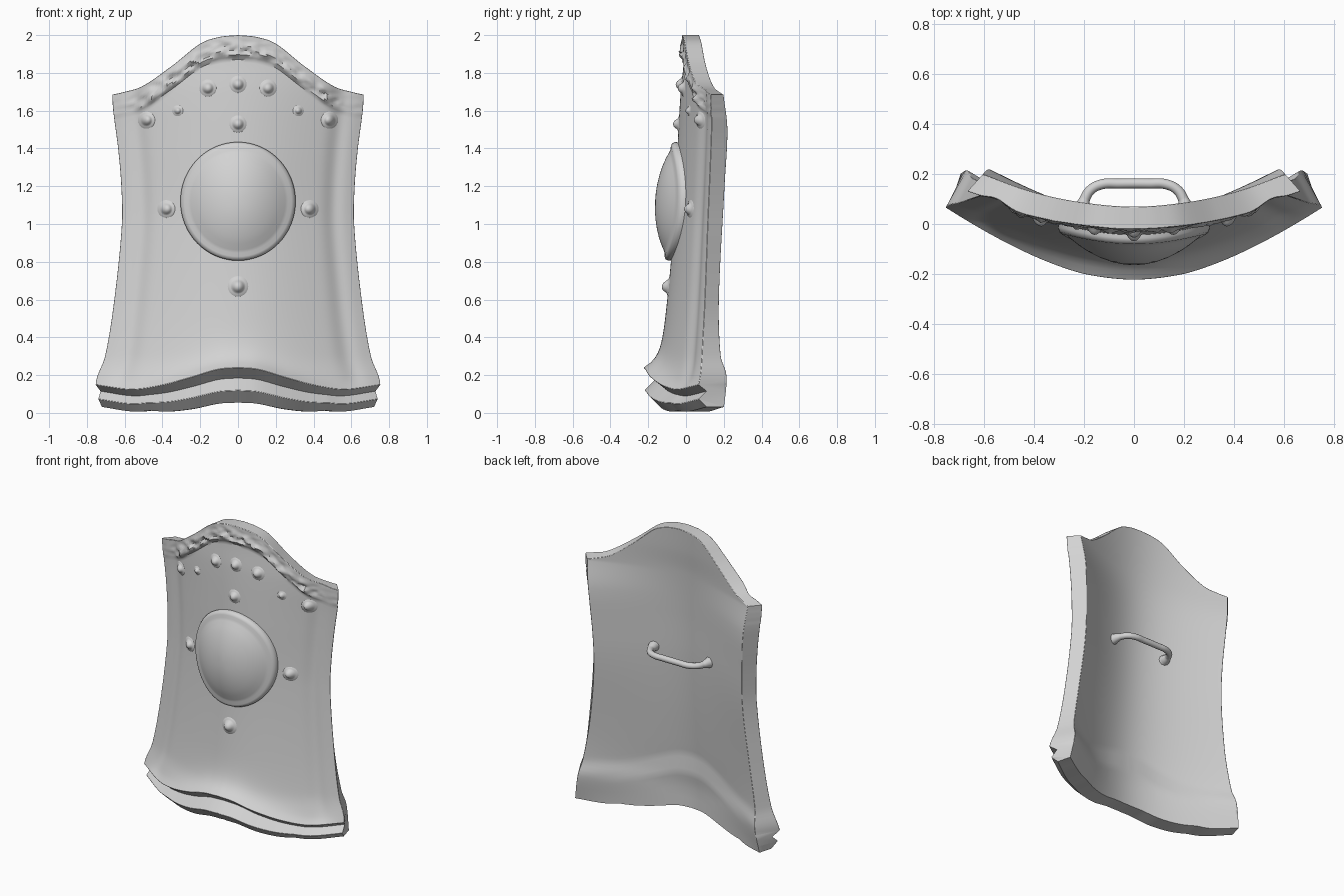
import bpy, bmesh, math
from mathutils import Vector, noise

if "Cube" in bpy.data.objects:
    bpy.data.objects.remove(bpy.data.objects["Cube"])

grey = bpy.data.materials.new("plain_grey")
grey.use_nodes = True
grey.diffuse_color = (0.65, 0.65, 0.65, 1)
grey.node_tree.nodes["Principled BSDF"].inputs["Base Color"].default_value = (0.65, 0.65, 0.65, 1)


def smooth_curve(*pts):
    """Smooth interpolating function through (position, value) pairs."""
    def slope(i):
        a, b = pts[max(i - 1, 0)], pts[min(i + 1, len(pts) - 1)]
        return (b[1] - a[1]) / (b[0] - a[0])

    def f(t):
        t = min(max(t, pts[0][0]), pts[-1][0])
        i = 0
        while i < len(pts) - 2 and t > pts[i + 1][0]:
            i += 1
        (a, p), (b, q) = pts[i], pts[i + 1]
        w, s = b - a, (t - a) / (b - a)
        return (p * (1 + 2 * s) * (1 - s) ** 2 + q * s * s * (3 - 2 * s)
                + w * slope(i) * s * (1 - s) ** 2 - w * slope(i + 1) * s * s * (1 - s))
    return f


# Outline and depth of the plate
half_width = smooth_curve((0.1, 0.756), (0.18, 0.75), (0.3, 0.705), (0.6, 0.656), (1, 0.616),
                          (1.2, 0.619), (1.4, 0.636), (1.6, 0.662), (1.68, 0.667))
back_half_width = smooth_curve((0, 0.7), (0.3, 0.65), (0.6, 0.6), (1, 0.56), (1.4, 0.575), (1.68, 0.605))
top_z = smooth_curve((0, 2), (0.15, 1.99), (0.3, 1.955), (0.52, 1.84),
                     (0.76, 1.73), (0.93, 1.695), (1, 1.685))
lip_z = smooth_curve((0, 0.24), (0.15, 0.23), (0.35, 0.185), (0.55, 0.145), (0.75, 0.125), (1, 0.15))
middle_y = smooth_curve((0.2, -0.15), (0.3, -0.135), (0.5, -0.11), (0.8, -0.08), (1.1, -0.058),
                        (1.4, -0.045), (1.7, -0.028), (1.85, -0.012), (2, 0))
edge_front_y = smooth_curve((0.1, 0.08), (0.3, 0.085), (0.6, 0.1), (1, 0.115), (1.5, 0.135), (1.7, 0.135))
edge_back_y = smooth_curve((0.02, 0.2), (0.2, 0.215), (0.3, 0.185), (0.6, 0.175),
                           (1.2, 0.205), (1.5, 0.22), (1.68, 0.2))
back_step = smooth_curve((0.05, 0.025), (0.18, 0))


def bow(u):
    return (math.hypot(u, 0.6) - 0.6) / (math.hypot(1, 0.6) - 0.6)


def front_y(u, z):
    c = middle_y(z)
    a = abs(u)
    flare = math.exp(-max(z - lip_z(a), 0) / 0.05)
    y = c + (edge_front_y(z) - c) * bow(u)
    y += 0.015 * math.exp(-((a - 0.82) / 0.07) ** 2) * (1 - flare)
    return y - 0.08 * flare * (1 - 0.8 * u * u)


def back_y(u, z):
    c = middle_y(z) + 0.07
    return c + (edge_back_y(z) - c) * bow(u) + back_step(z - lip_z(abs(u))) * (1 - u * u)


def rim_y(u, x, z):
    """Rough raised band under the top edge."""
    d = top_z(abs(u)) - z
    s = min(max((0.125 - d) / 0.02, 0), 1)
    fade = min(max((0.9 - abs(u)) / 0.2, 0.2), 1)
    rough = noise.noise(Vector((x * 14, 3, z * 24))) + 0.7 * noise.noise(Vector((x * 32, 7, z * 40)))
    chip = math.exp(-((d - 0.075) / 0.04) ** 2)
    return -s * fade * (0.02 + 0.024 * rough * chip)


def finish(obj, angle):
    obj.data.materials.append(grey)
    bpy.ops.object.select_all(action='DESELECT')
    obj.select_set(True)
    bpy.context.view_layer.objects.active = obj
    bpy.ops.object.shade_smooth_by_angle(angle=math.radians(angle))


def make(name, bm, angle):
    bmesh.ops.recalc_face_normals(bm, faces=bm.faces)
    mesh = bpy.data.meshes.new(name)
    bm.to_mesh(mesh)
    bm.free()
    obj = bpy.data.objects.new(name, mesh)
    bpy.context.collection.objects.link(obj)
    finish(obj, angle)
    return obj


# Plate: front and back sheets joined around the border, with a stepped lower band
COLS, ROWS = 96, 90
# lower band steps: drop below lip, push back, width factor
band = ((0.185, 0.07, 0.955), (0.12, 0.005, 0.98), (0.055, 0.07, 0.965))
bm = bmesh.new()
front, back = [], []
for i in range(COLS + 1):
    u = 2 * i / COLS - 1
    a = abs(u)
    zb, zt, k = lip_z(a), top_z(a), 1 - 0.36 * min(1, (u / 0.65) ** 2)
    fcol, bcol = [], []
    for drop, push, width in band:
        z = zb - drop * k
        fcol.append(bm.verts.new((u * half_width(zb) * width, front_y(u, zb) + push * k, z)))
        bcol.append(bm.verts.new((u * back_half_width(z), back_y(u, z), z)))
    for j in range(ROWS + 1):
        t = 1 - (1 - j / ROWS) ** 1.35
        z = zb + (zt - zb) * t
        x = u * half_width(z)
        fcol.append(bm.verts.new((x, front_y(u, z) + rim_y(u, x, z), z)))
        bcol.append(bm.verts.new((u * back_half_width(z), back_y(u, z), z)))
    front.append(fcol)
    back.append(bcol)
last = len(front[0]) - 1
for i in range(COLS):
    for sheet in (front, back):
        for j in range(last):
            bm.faces.new((sheet[i][j], sheet[i + 1][j], sheet[i + 1][j + 1], sheet[i][j + 1]))
    for j in (0, last):
        bm.faces.new((front[i][j], front[i + 1][j], back[i + 1][j], back[i][j]))
for i in (0, COLS):
    for j in range(last):
        bm.faces.new((front[i][j], front[i][j + 1], back[i][j + 1], back[i][j]))

# Soften only the border and lip edges
weight = bm.edges.layers.float.new("bevel_weight_edge")
soft = [(s[i][j], s[i + 1][j]) for i in range(COLS)
        for s, j in ((front, 1), (front, 3), (front, last), (back, last))]
soft += [(s[i][j], s[i][j + 1]) for s in (front, back) for i in (0, COLS) for j in range(3, last)]
for pair in soft:
    bm.edges.get(pair)[weight] = 1
plate = make("shield_plate", bm, 40)
bevel = plate.modifiers.new("soft_edges", 'BEVEL')
bevel.width = 0.009
bevel.segments = 2
bevel.limit_method = 'WEIGHT'


def disc(bm, cx, cz, rx, rz, profile, segments):
    """Raised round form that follows the plate; profile is (radius, height)."""
    rings = []
    for r, h in profile:
        ring = []
        for s in range(segments if r else 1):
            ang = math.tau * s / segments
            x, z = cx + rx * r * math.cos(ang), cz + rz * r * math.sin(ang)
            ring.append(bm.verts.new((x, front_y(x / half_width(z), z) - h, z)))
        rings.append(ring)
    for s in range(segments):
        n = (s + 1) % segments
        bm.faces.new((rings[0][0], rings[1][s], rings[1][n]))
        for p, q in zip(rings[1:], rings[2:]):
            bm.faces.new((p[s], q[s], q[n], p[n]))


# Central boss
dome = ((0, 0.107), (0.15, 0.105), (0.3, 0.099), (0.45, 0.089), (0.6, 0.075), (0.72, 0.06),
        (0.82, 0.044), (0.87, 0.037), (0.93, 0.036), (0.975, 0.03), (1, 0.014), (0.985, -0.02))
bm = bmesh.new()
disc(bm, 0, 1.12, 0.305, 0.314, dome, 64)
make("central_boss", bm, 60)

# Studs, mirrored left and right
studs = ((0, 1.74, 0.03), (0.16, 1.72, 0.03), (0.32, 1.6, 0.019), (0.485, 1.55, 0.03),
         (0, 1.53, 0.03), (0.38, 1.08, 0.031), (0, 0.67, 0.036))
knob = ((0, 1), (0.3, 0.94), (0.55, 0.78), (0.78, 0.5), (0.95, 0.24), (1.15, 0.1), (1.5, 0.02), (1.6, -0.1))
bm = bmesh.new()
for sx, z, r in studs:
    for x in {sx, -sx}:
        disc(bm, x, z, r, r, [(p, h * r) for p, h in knob], 20)
make("studs", bm, 60)

# Handle: a bent bar with flared feet
half = ((0.212, 0.03, 2), (0.207, 0.06, 1.6), (0.197, 0.1, 1.05),
        (0.172, 0.138, 1), (0.125, 0.16, 1), (0.06, 0.162, 1))
path = [(-x, y, r) for x, y, r in half] + list(reversed(half))
curve = bpy.data.curves.new("handle", 'CURVE')
curve.dimensions = '3D'
curve.bevel_depth = 0.02
curve.bevel_resolution = 4
curve.use_fill_caps = True
spline = curve.splines.new('BEZIER')
spline.bezier_points.add(len(path) - 1)
for p, (x, y, r) in zip(spline.bezier_points, path):
    p.co = (x, y, 1.14)
    p.radius = r
    p.handle_left_type = p.handle_right_type = 'AUTO'
handle = bpy.data.objects.new("handle", curve)
bpy.context.collection.objects.link(handle)
bpy.ops.object.select_all(action='DESELECT')
handle.select_set(True)
bpy.context.view_layer.objects.active = handle
bpy.ops.object.convert(target='MESH')
finish(bpy.context.object, 50)
